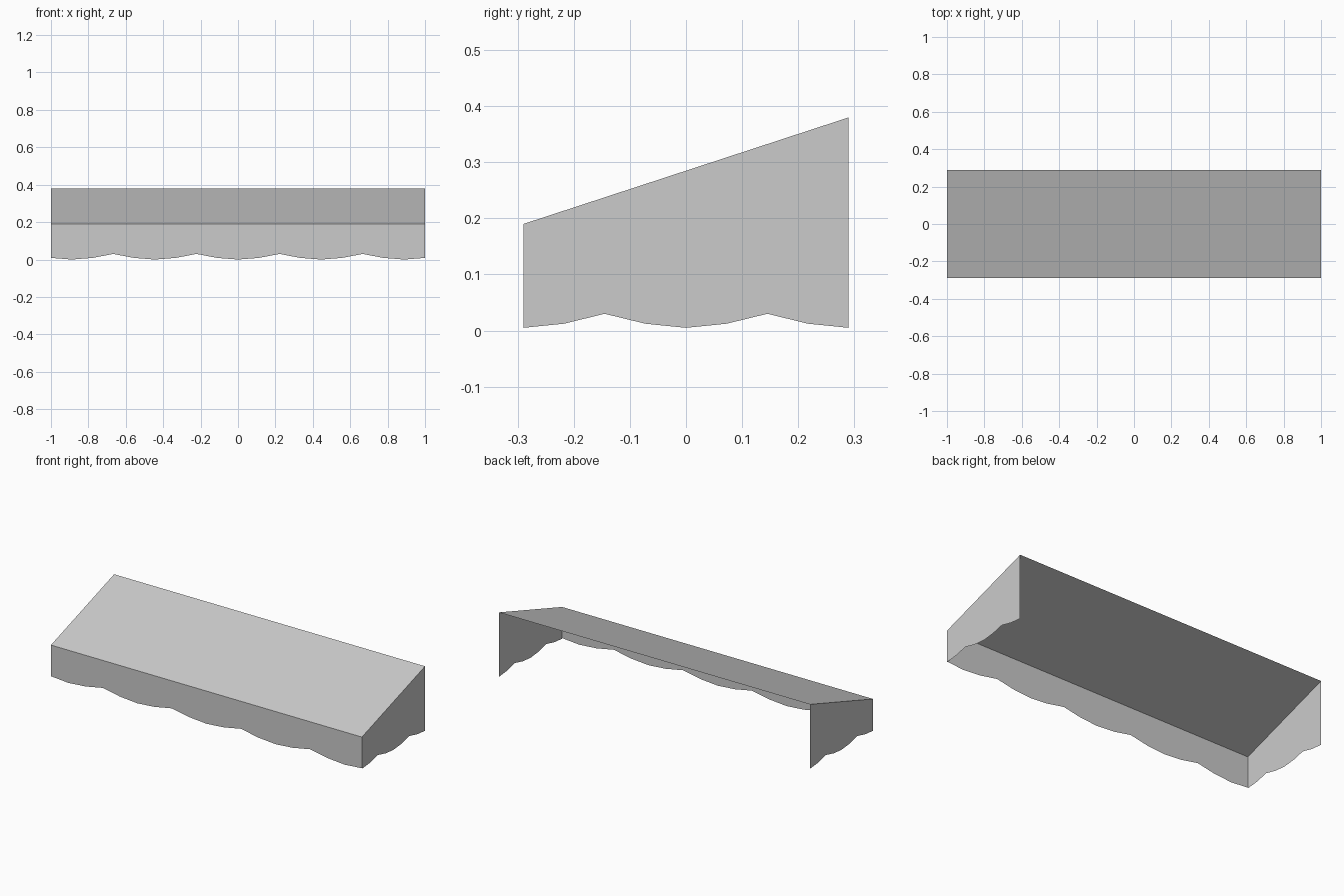
import bpy
import math

cube = bpy.data.objects.get("Cube")
if cube:
    bpy.data.objects.remove(cube, do_unlink=True)

HALF_X, HALF_Y = 1.0, 0.29
FRONT_Z, BACK_Z, CUSP_Z = 0.19, 0.38, 0.03

canvas = bpy.data.materials.new("light_grey_canvas")
canvas.use_nodes = True
grey = (0.6, 0.6, 0.6, 1)
canvas.diffuse_color = grey
canvas.node_tree.nodes["Principled BSDF"].inputs["Base Color"].default_value = grey


def sheet(name, verts, faces):
    mesh = bpy.data.meshes.new(name)
    mesh.from_pydata(verts, [], faces)
    mesh.materials.append(canvas)
    obj = bpy.data.objects.new(name, mesh)
    bpy.context.collection.objects.link(obj)
    return obj


def valance(name, half, steps, period, low, top, place):
    """Hanging sheet whose lower edge is a row of scallops."""
    verts = []
    for i in range(steps + 1):
        t = -half + 2 * half * i / steps
        scallop = 1 - abs(math.cos(math.pi * t / period))
        verts += [place(t, low + (CUSP_Z - low) * scallop), place(t, top(t))]
    faces = [(2 * i, 2 * i + 2, 2 * i + 3, 2 * i + 1) for i in range(steps)]
    return sheet(name, verts, faces)


def roof_height(y):
    return FRONT_Z + (BACK_Z - FRONT_Z) * (y + HALF_Y) / (2 * HALF_Y)


# Sloping roof
sheet("awning_roof",
      [(x, y, roof_height(y)) for x, y in ((-HALF_X, -HALF_Y), (HALF_X, -HALF_Y),
                                           (HALF_X, HALF_Y), (-HALF_X, HALF_Y))],
      [(0, 1, 2, 3)])

# Front valance
valance("front_valance", HALF_X, 18, HALF_X * 4 / 9, 0.0, lambda t: FRONT_Z,
        lambda t, z: (t, -HALF_Y, z))

# Side panels, each wound to face outward
for name, side in (("left_panel", 1), ("right_panel", -1)):
    valance(name, HALF_Y, 8, HALF_Y, 0.005, lambda t, s=side: roof_height(s * t),
            lambda t, z, s=side: (s * HALF_X, s * t, z))
